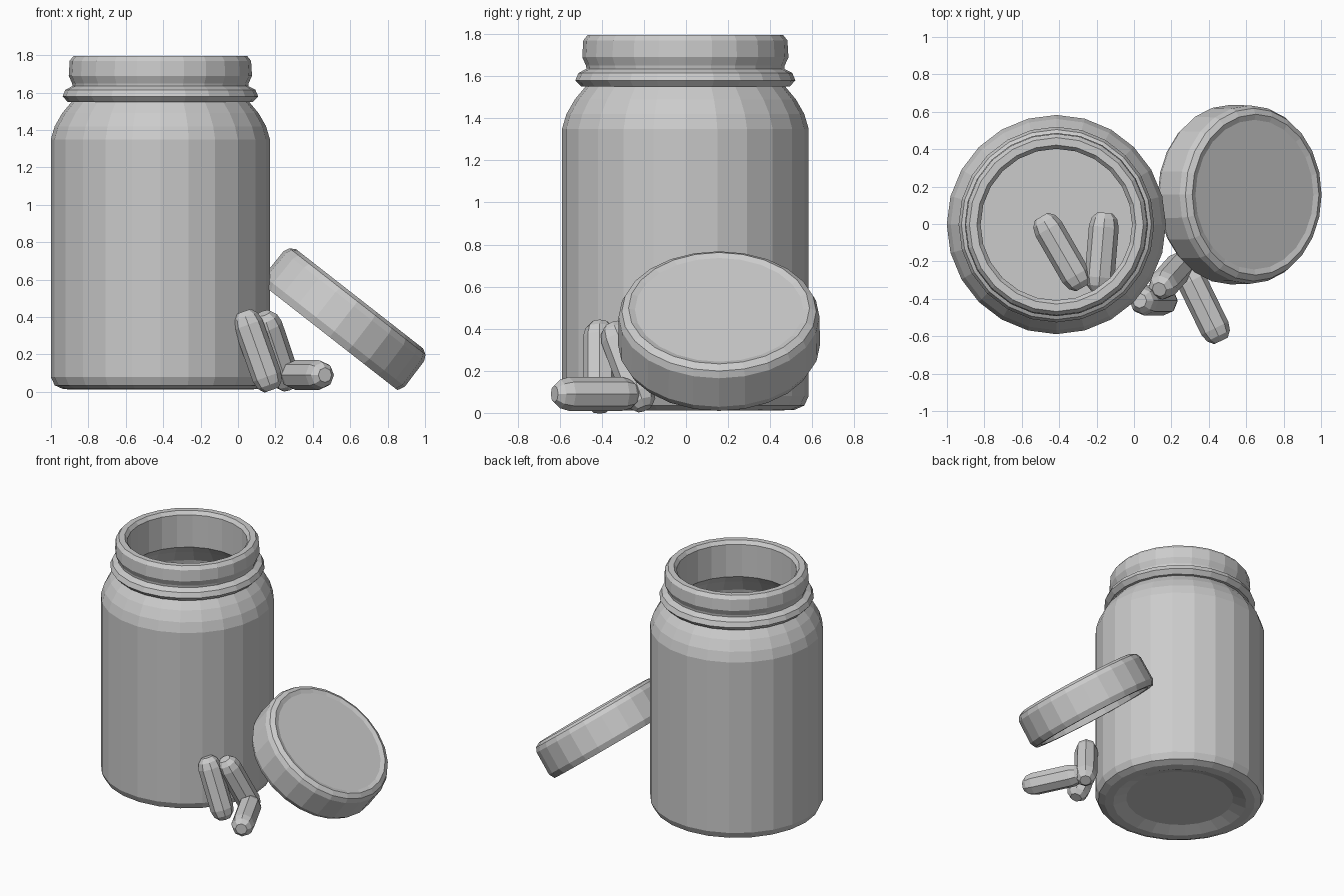
import bpy, math
from mathutils import Vector, Matrix

if "Cube" in bpy.data.objects:
    bpy.data.objects.remove(bpy.data.objects["Cube"])


def revolve(name, profile, sides, matrix):
    """Turn an (r, z) profile around z; r = 0 points become poles."""
    verts, rings, faces = [], [], []
    for r, z in profile:
        n = 1 if r == 0 else sides
        rings.append([len(verts) + i for i in range(n)])
        for i in range(n):
            a = 2 * math.pi * i / sides
            verts.append((r * math.cos(a), r * math.sin(a), z))
    for lo, hi in zip(rings, rings[1:]):
        if len(lo) == 1:
            faces += [(lo[0], hi[(i + 1) % sides], hi[i]) for i in range(sides)]
        elif len(hi) == 1:
            faces += [(lo[i], lo[(i + 1) % sides], hi[0]) for i in range(sides)]
        else:
            faces += [(lo[i], lo[(i + 1) % sides], hi[(i + 1) % sides], hi[i])
                      for i in range(sides)]
    mesh = bpy.data.meshes.new(name)
    mesh.from_pydata(verts, [], faces)
    obj = bpy.data.objects.new(name, mesh)
    obj.matrix_world = matrix
    bpy.context.collection.objects.link(obj)
    return obj


def capsule(name, start, end):
    """Faceted pill between two tip points."""
    a, b = Vector(start), Vector(end)
    h = (b - a).length / 2
    half = [(0.04, h), (0.068, h - 0.03), (0.08, h - 0.075)]
    profile = [(0, -h)] + [(r, -z) for r, z in half] + half[::-1] + [(0, h)]
    rot = (b - a).to_track_quat('Z', 'Y').to_matrix().to_4x4()
    return revolve(name, profile, 8, Matrix.Translation((a + b) / 2) @ rot)


# Jar: recessed base, body, shoulder, collar ring, neck, hollow interior
jar = [(0, 0.045), (0.37, 0.045), (0.46, 0.012), (0.52, 0.015), (0.565, 0.035),
       (0.586, 0.08), (0.586, 1.35), (0.565, 1.42), (0.525, 1.49), (0.475, 1.55),
       (0.495, 1.55), (0.523, 1.58), (0.508, 1.615), (0.47, 1.635), (0.472, 1.65),
       (0.49, 1.69), (0.485, 1.77), (0.465, 1.795), (0.425, 1.795), (0.405, 1.77),
       (0.405, 1.53), (0.46, 1.47), (0.52, 1.38), (0.53, 1.33), (0.53, 0.13),
       (0.49, 0.09), (0, 0.09)]
revolve("jar", jar, 24, Matrix.Translation((-0.415, -0.003, 0)))

# Lid: hollow cap leaning on the jar
lid = [(0, 0.06), (0.41, 0.06), (0.42, -0.13), (0.46, -0.13), (0.48, -0.09),
       (0.477, 0.08), (0.462, 0.112), (0.43, 0.13), (0.40, 0.12), (0, 0.12)]
revolve("lid", lid, 24, Matrix.Translation((0.57, 0.157, 0.395))
        @ Matrix.Rotation(math.radians(38), 4, 'Y'))

# Pills: three beside the jar, two on its floor
capsule("pill_leaning_front", (0.03, -0.41, 0.43), (0.18, -0.41, 0.01))
capsule("pill_leaning_back", (0.135, -0.35, 0.42), (0.27, -0.20, 0.02))
capsule("pill_lying", (0.275, -0.235, 0.09), (0.465, -0.625, 0.09))
capsule("pill_inside_left", (-0.495, 0.04, 0.17), (-0.275, -0.34, 0.17))
capsule("pill_inside_right", (-0.155, 0.06, 0.17), (-0.19, -0.36, 0.17))
